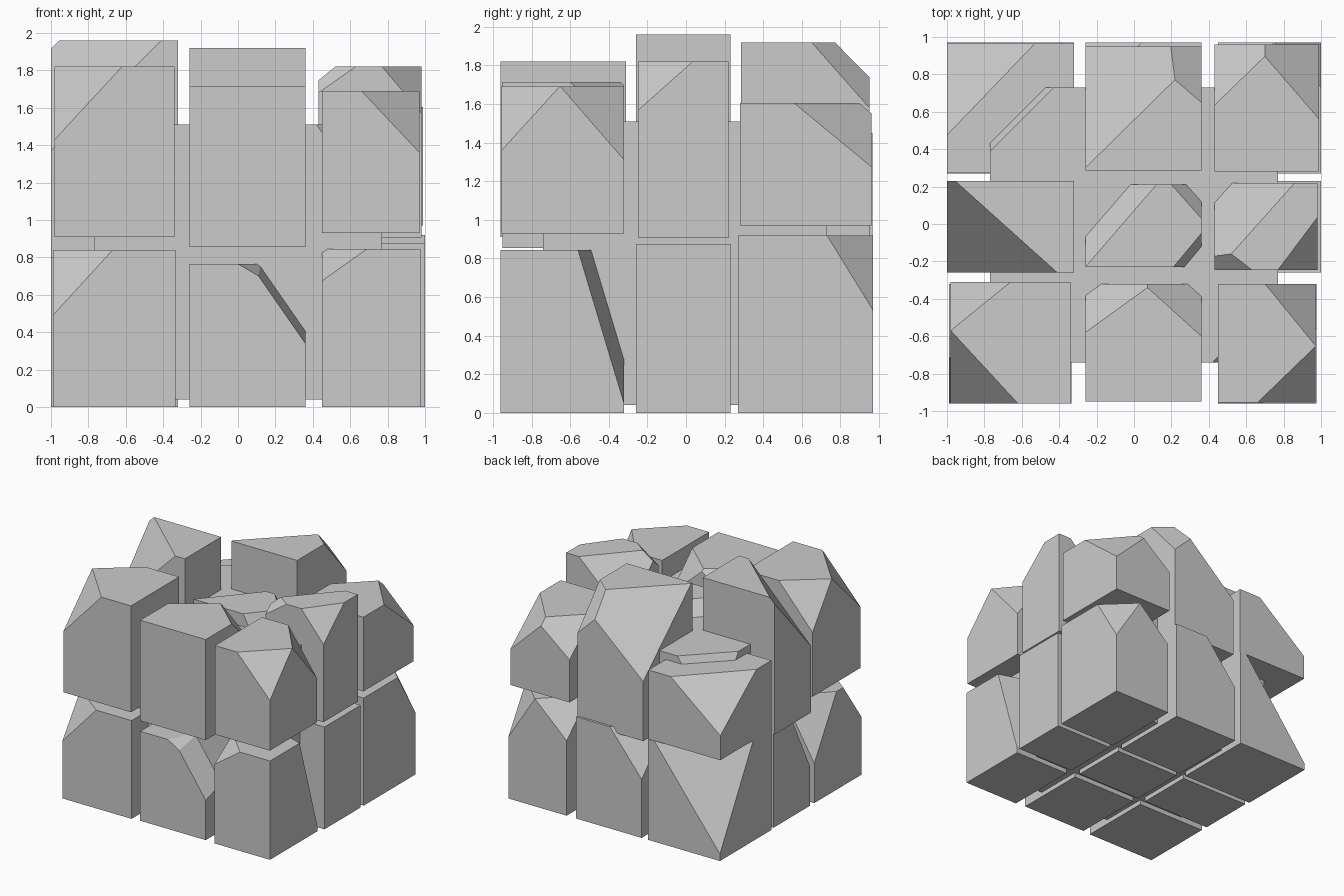
import bpy, bmesh
from mathutils import Vector

if "Cube" in bpy.data.objects:
    bpy.data.objects.remove(bpy.data.objects["Cube"])


def rock(name, x, y, z, *cuts):
    """Box with chipped corners. Each cut gives signed intercepts along the three
    edges of a corner; the signs choose the corner."""
    lo, hi = Vector((x[0], y[0], z[0])), Vector((x[1], y[1], z[1]))
    bm = bmesh.new()
    bmesh.ops.create_cube(bm, size=1)
    for v in bm.verts:
        v.co = Vector([(lo[i] + hi[i]) / 2 + v.co[i] * (hi[i] - lo[i]) for i in range(3)])
    for cut in cuts:
        corner = Vector([hi[i] if cut[i] > 0 else lo[i] for i in range(3)])
        normal = Vector([1 / c for c in cut]).normalized()
        bmesh.ops.bisect_plane(bm, geom=bm.verts[:] + bm.edges[:] + bm.faces[:], dist=1e-5,
                               plane_co=corner - Vector((cut[0], 0, 0)),
                               plane_no=normal, clear_outer=True)
        bmesh.ops.holes_fill(bm, edges=[e for e in bm.edges if e.is_boundary], sides=0)
    bmesh.ops.recalc_face_normals(bm, faces=bm.faces[:])
    mesh = bpy.data.meshes.new(name)
    bm.to_mesh(mesh)
    bm.free()
    bpy.context.collection.objects.link(bpy.data.objects.new(name, mesh))


# Inner core that fills the gaps
rock("core", (-.77, .77), (-.74, .73), (.04, 1.51), (-.34, .34, .5), (.35, -.35, .5))

# Column and row extents shared by the blocks
L, C, R = (-.99, -.335), (-.26, .36), (.45, .98)
F, M, B = (-.96, -.32), (-.26, .23), (.27, .97)

# Upper layer, front row
rock("upper_front_left", (-.98, -.34), (-.96, -.31), (.91, 1.82),
     (-.36, -.39, .39), (-.32, .26, .36))
rock("upper_front_middle", C, (-.95, -.32), (.855, 1.715),
     (-.36, .26, .27), (.31, .28, .27))
rock("upper_front_right", (.45, .97), (-.955, -.32), (.93, 1.69),
     (.31, -.30, .33), (.27, .33, .38))

# Upper layer, middle row
rock("upper_middle_left", (-1, -.32), (-.26, .23), (.80, 1.96), (-.59, -.53, .59))
rock("upper_centre", C, (-.23, .21), (.9, 1.62),
     (-.38, .44, .3), (.15, -.18, .28), (.16, .18, .22))
rock("upper_middle_right", (.43, .98), (-.245, .22), (.905, 1.82),
     (.21, -.28, .25), (-.43, .48, .40), (-.2, -.155, .14))

# Upper layer, back row
rock("upper_back_left", (-1, -.32), (.275, .965), (.86, 1.45), (-.47, .49, .38))
rock("upper_back_middle", C, (.285, .95), (.82, 1.92),
     (-.66, .65, .59), (.35, .30, .34))
rock("upper_back_right", (.43, .99), (.28, .96), (.97, 1.605),
     (.345, .40, .33), (-.335, .325, .27))

# Lower layer, front row
rock("lower_front_left", L, F, (0, .84), (-.32, -.25, .35), (-.3, .3, .5))
rock("lower_front_middle", C, (-.95, -.32), (0, .765),
     (.295, -1.37, .425), (.36, -.77, .21))
rock("lower_front_right", (.45, .975), F, (0, .845),
     (-.24, -.25, .17), (.73, .24, .8))

# Lower layer, middle row
rock("lower_middle_left", L, M, (0, .84), (-.3, -.25, .5))
rock("lower_centre", C, M, (0, .8))
rock("lower_middle_right", (.45, 1), M, (0, .875))

# Lower layer, back row
rock("lower_back_left", (-1, -.32), B, (0, .86), (-.62, .45, .8))
rock("lower_back_middle", C, B, (0, .87), (-.3, .35, .37))
rock("lower_back_right", (.45, 1), B, (0, .92), (.25, .24, .39), (-.3, .3, .28))
